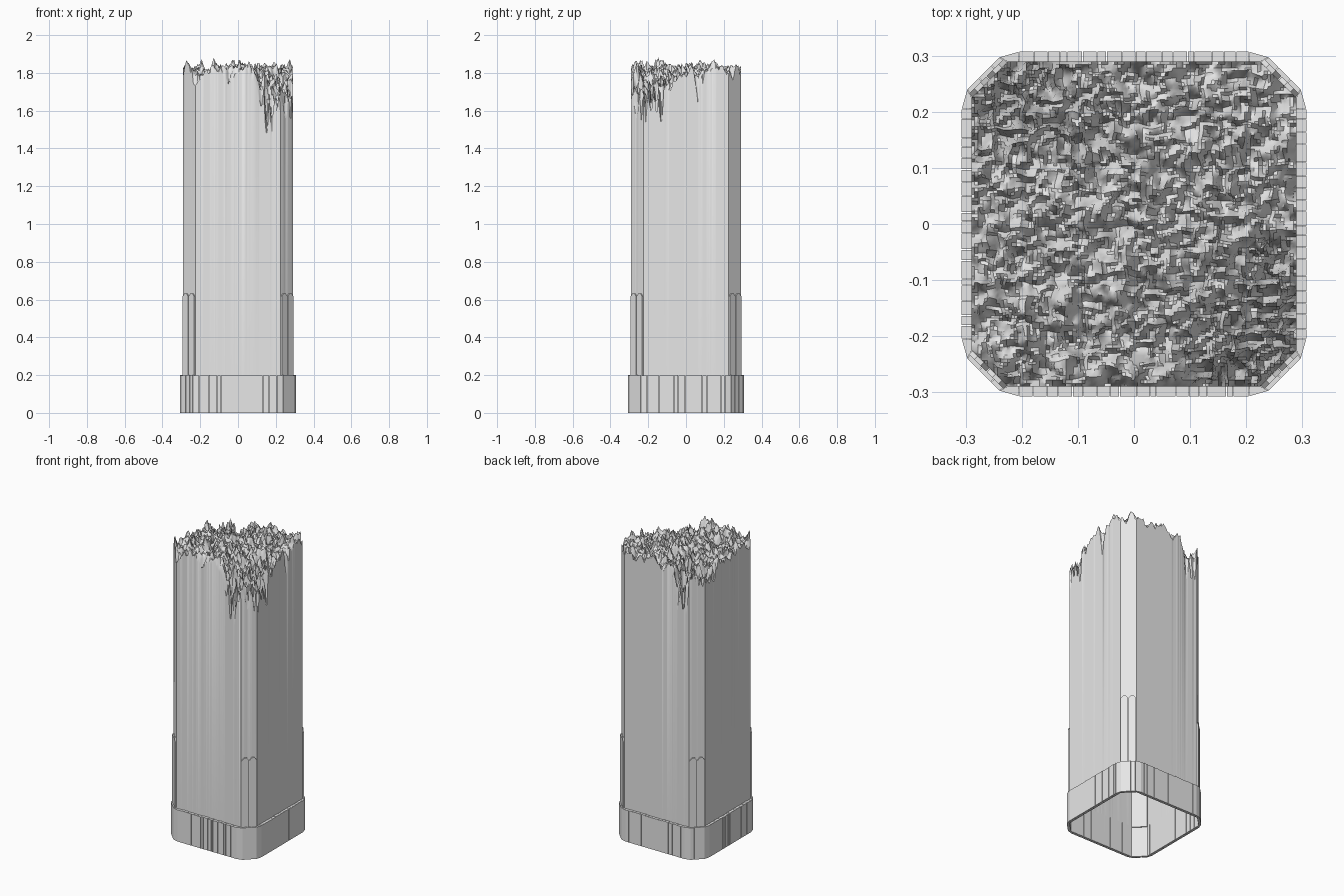
import bpy, bmesh, math, random
from mathutils import Vector, Matrix, noise

random.seed(4)
cube = bpy.data.objects.get("Cube")
if cube:
    bpy.data.objects.remove(cube, do_unlink=True)

stone = bpy.data.materials.new("pale grey stone")
stone.use_nodes = True
grey = (0.8, 0.8, 0.8, 1)
stone.diffuse_color = grey
stone.node_tree.nodes["Principled BSDF"].inputs["Base Color"].default_value = grey

HALF = 0.29      # half width of the shaft
CUT = 0.364      # distance from the axis to a corner chamfer
COLLAR_TOP = 0.2


def finish(bm, name, smooth=False):
    bmesh.ops.recalc_face_normals(bm, faces=bm.faces)
    mesh = bpy.data.meshes.new(name)
    bm.to_mesh(mesh)
    bm.free()
    mesh.materials.append(stone)
    obj = bpy.data.objects.new(name, mesh)
    bpy.context.collection.objects.link(obj)
    if smooth:
        bpy.ops.object.select_all(action='DESELECT')
        obj.select_set(True)
        bpy.context.view_layer.objects.active = obj
        bpy.ops.object.shade_smooth_by_angle(angle=math.radians(40))
    return obj


def prism(bm, base, rise):
    """Closed solid from a base outline pushed along a vector."""
    face = bm.faces.new([bm.verts.new(p) for p in base])
    out = bmesh.ops.extrude_face_region(bm, geom=[face], use_keep_orig=True)
    moved = [g for g in out["geom"] if isinstance(g, bmesh.types.BMVert)]
    bmesh.ops.translate(bm, verts=moved, vec=rise)


# Broken places in the top: x, y, radius, depth
GOUGES = [
    (0.25, -0.26, 0.13, 0.27), (0.29, -0.16, 0.05, 0.2),
    (0.16, -0.29, 0.05, 0.17), (-0.17, 0.29, 0.05, 0.27),
    (-0.24, 0.22, 0.11, 0.18), (-0.08, 0.16, 0.06, 0.12),
    (0.29, 0.06, 0.015, 0.2), (-0.25, -0.29, 0.03, 0.15),
    (-0.05, -0.29, 0.015, 0.1), (0.24, -0.06, 0.05, 0.12),
]


def broken_height(x, y):
    p = Vector((x, y, 0))
    rough = noise.fractal(p * 17, 0.8, 2.1, 4)
    fine = noise.noise(p * 60 + Vector((5, 3, 1)))
    z = 1.805 + 0.065 * rough + 0.03 * fine
    ragged = min(1, 2.2 * abs(noise.noise(p * 36 + Vector((9, 2, 4)))))
    for gx, gy, radius, depth in GOUGES:
        fall = math.exp(-((x - gx) ** 2 + (y - gy) ** 2) / radius ** 2)
        z -= depth * fall * (0.35 + 0.65 * ragged)
    return min(z, 1.875 + 0.015 * fine)


# Shaft: chamfered square tube with a crumbled top
bm = bmesh.new()
bmesh.ops.create_grid(bm, x_segments=100, y_segments=100, size=HALF)
for sx in (-1, 1):
    for sy in (-1, 1):
        n = Vector((sx, sy, 0)).normalized()
        bmesh.ops.bisect_plane(bm, geom=bm.verts[:] + bm.edges[:] + bm.faces[:],
                               plane_co=n * CUT, plane_no=n, clear_outer=True)
for v in bm.verts:
    x, y = v.co.x, v.co.y
    v.co.z = broken_height(x, y)
    inside = min(HALF - abs(x), HALF - abs(y), CUT - (abs(x) + abs(y)) / math.sqrt(2))
    if inside > 0.015:
        shift = noise.noise_vector(Vector((x, y, 2)) * 45) * 0.006
        v.co.x += shift.x
        v.co.y += shift.y
rim = [e for e in bm.edges if e.is_boundary]
out = bmesh.ops.extrude_edge_only(bm, edges=rim)
for g in out["geom"]:
    if isinstance(g, bmesh.types.BMVert):
        g.co.z = 0
finish(bm, "broken_shaft", smooth=True)

# Collar: ring of upright blocks around the foot
outer_side = [(0.307, -0.205), (0.307, 0.205), (0.297, 0.24), (0.24, 0.297)]
inner_side = [(0.289, -0.205), (0.289, 0.205), (0.289, 0.225), (0.225, 0.289)]
blocks_per_edge = [18, 1, 3, 1]
outer, inner = [], []
for quarter in range(4):
    turn = Matrix.Rotation(quarter * math.pi / 2, 3, 'Z')
    outer += [turn @ Vector((x, y, 0)) for x, y in outer_side]
    inner += [turn @ Vector((x, y, 0)) for x, y in inner_side]
bm = bmesh.new()
for i, start in enumerate(outer):
    j = (i + 1) % len(outer)
    count = blocks_per_edge[i % 4]
    cuts = [(k + random.uniform(-0.3, 0.3) * (0 < k < count)) / count
            for k in range(count + 1)]
    gap = 0.0006 / (outer[j] - start).length
    for a, b in zip(cuts, cuts[1:]):
        a, b = a + gap, b - gap
        base = [start.lerp(outer[j], a), start.lerp(outer[j], b),
                inner[i].lerp(inner[j], b), inner[i].lerp(inner[j], a)]
        prism(bm, base, Vector((0, 0, COLLAR_TOP - random.uniform(0, 0.003))))
finish(bm, "collar_blocks")

# Corner boards: a pair of pointed boards on each chamfer
WIDTH = 0.043
for quarter, corner in enumerate(("back_left", "back_right", "front_right", "front_left")):
    turn = Matrix.Rotation(math.radians(45 + 90 * quarter), 3, 'Z')
    bm = bmesh.new()
    for side in (-1, 1):
        mid = side * (WIDTH / 2 + 0.001)
        lo, hi = mid - WIDTH / 2, mid + WIDTH / 2
        outline = [(lo, 0.19), (hi, 0.19), (hi, 0.615), (mid + 0.008, 0.632),
                   (mid - 0.008, 0.632), (lo, 0.615)]
        base = [turn @ Vector((0.357, s, z)) for s, z in outline]
        prism(bm, base, turn @ Vector((0.015, 0, 0)))
    finish(bm, corner + "_corner_boards")
